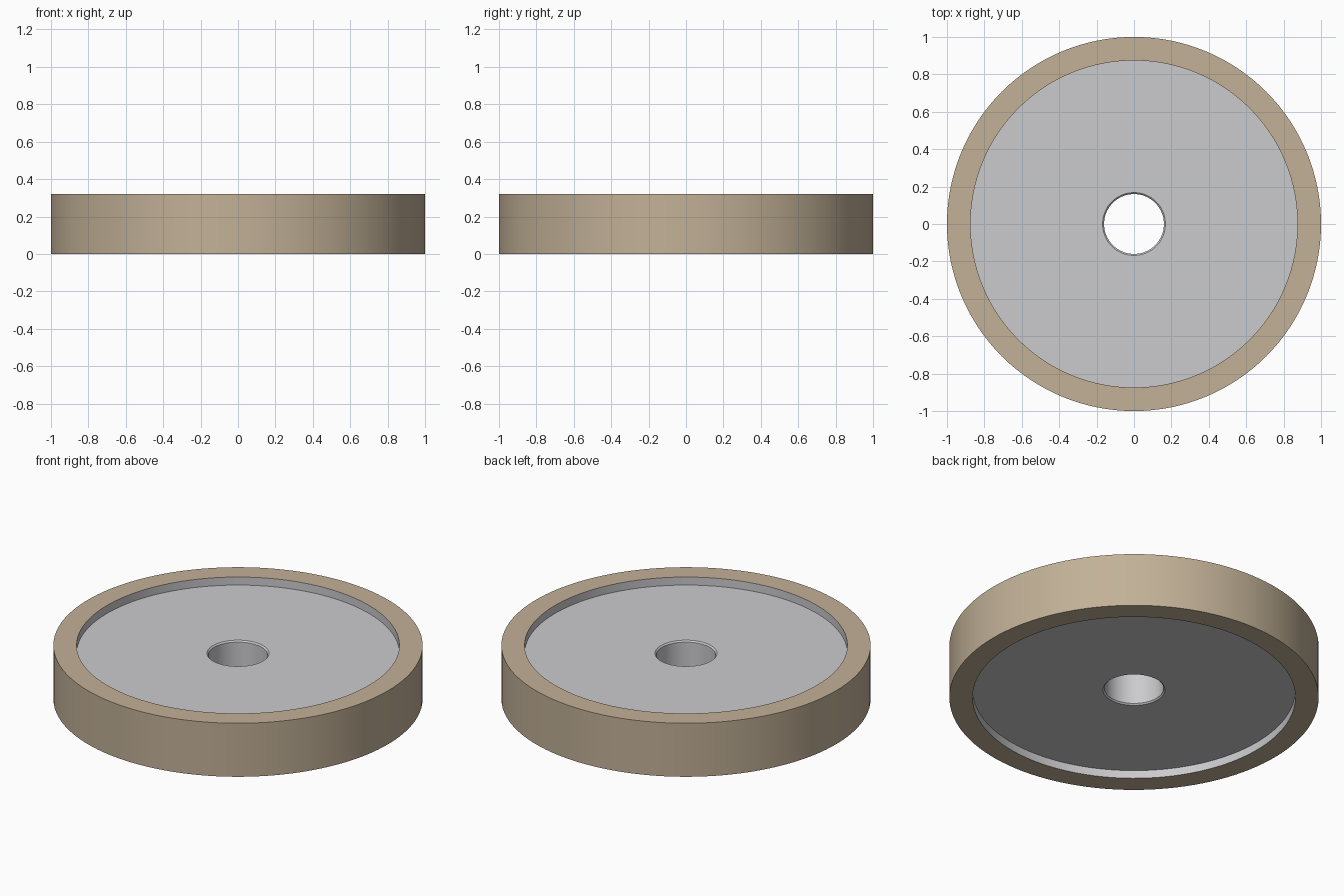
import bpy, bmesh, math

if "Cube" in bpy.data.objects:
    bpy.data.objects.remove(bpy.data.objects["Cube"])

SEGMENTS = 128
HEIGHT = 0.32
RING_INNER = 0.874
HUB_BOTTOM, HUB_TOP = 0.048, 0.272
BORE, CHAMFER = 0.16, 0.008


def make_material(name, colour):
    mat = bpy.data.materials.new(name)
    mat.use_nodes = True
    mat.diffuse_color = colour
    mat.node_tree.nodes["Principled BSDF"].inputs["Base Color"].default_value = colour
    return mat


tan = make_material("tan abrasive", (0.54, 0.44, 0.31, 1))
grey = make_material("grey metal", (0.60, 0.60, 0.62, 1))


def lathe(name, profile, materials):
    """Revolve a closed (radius, height) profile around the z axis."""
    bm = bmesh.new()
    verts = [bm.verts.new((r, 0, z)) for r, z in profile]
    edges = [bm.edges.new((v, verts[(i + 1) % len(verts)])) for i, v in enumerate(verts)]
    bmesh.ops.spin(bm, geom=verts + edges, cent=(0, 0, 0), axis=(0, 0, 1),
                   angle=math.tau, steps=SEGMENTS, use_merge=True)
    bmesh.ops.remove_doubles(bm, verts=bm.verts, dist=1e-5)
    bmesh.ops.recalc_face_normals(bm, faces=bm.faces)
    mesh = bpy.data.meshes.new(name)
    bm.to_mesh(mesh)
    bm.free()
    for mat in materials:
        mesh.materials.append(mat)
    obj = bpy.data.objects.new(name, mesh)
    bpy.context.collection.objects.link(obj)
    bpy.ops.object.select_all(action='DESELECT')
    obj.select_set(True)
    bpy.context.view_layer.objects.active = obj
    bpy.ops.object.shade_smooth_by_angle(angle=math.radians(30))
    return obj


# Outer ring, split at the hub faces so no wall overlaps the hub
ring = lathe("abrasive_ring", [(RING_INNER, 0), (1, 0), (1, HEIGHT), (RING_INNER, HEIGHT)],
             [tan, grey])
# Inner wall of the ring is bare metal
for face in ring.data.polygons:
    if math.hypot(face.center.x, face.center.y) < RING_INNER + 0.01:
        face.material_index = 1

# Recessed hub disc with a chamfered centre bore
lathe("hub_disc", [
    (BORE, HUB_BOTTOM + CHAMFER), (BORE + CHAMFER, HUB_BOTTOM),
    (RING_INNER, HUB_BOTTOM), (RING_INNER, HUB_TOP),
    (BORE + CHAMFER, HUB_TOP), (BORE, HUB_TOP - CHAMFER)], [grey])
